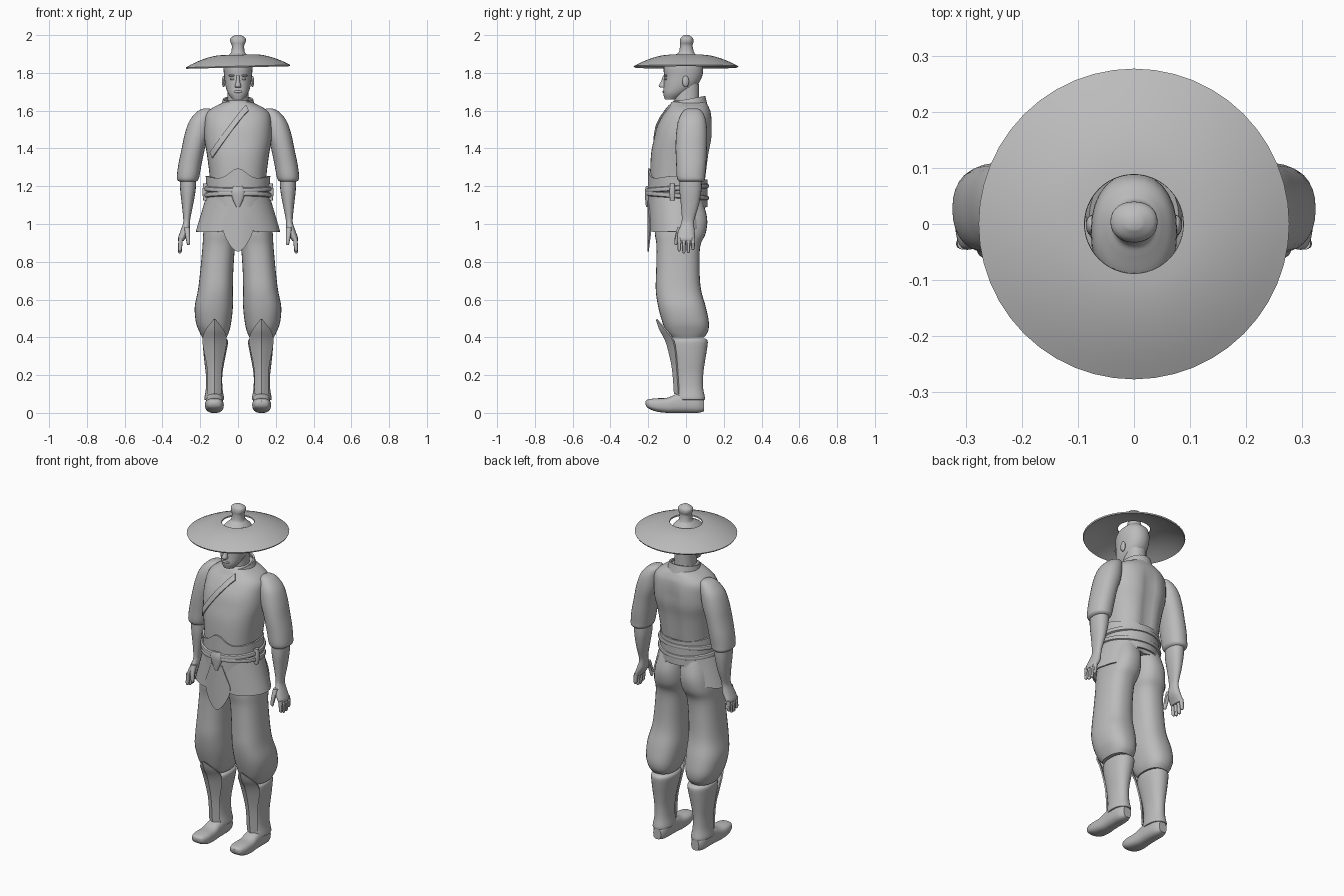
import bpy, bmesh, math
from math import sin, cos, pi, exp

mat = bpy.data.materials.new("plain_grey")
mat.diffuse_color = (0.5, 0.5, 0.5, 1)


def finish(name, bm, mirror=False, thick=0):
    bmesh.ops.recalc_face_normals(bm, faces=bm.faces)
    me = bpy.data.meshes.new(name)
    bm.to_mesh(me)
    bm.free()
    me.materials.append(mat)
    ob = bpy.data.objects.new(name, me)
    bpy.context.collection.objects.link(ob)
    if thick:
        m = ob.modifiers.new("thickness", 'SOLIDIFY')
        m.thickness, m.offset = thick, 0
    if mirror:
        ob.modifiers.new("mirror", 'MIRROR').use_mirror_merge = False
    return ob


def spline(rows, steps=4):
    """Catmull-Rom through rows of numbers."""
    out = []
    for i in range(len(rows) - 1):
        a, b, c, d = (rows[max(0, min(len(rows) - 1, i + k))] for k in (-1, 0, 1, 2))
        for s in range(steps):
            t = s / steps
            out.append([0.5 * (2 * q + (r - p) * t + (2 * p - 5 * q + 4 * r - w) * t * t
                               + (3 * q - p - 3 * r + w) * t ** 3) for p, q, r, w in zip(a, b, c, d)])
    return out + [list(rows[-1])]


def loft(name, rows, axis='z', p=2.2, n=28, mirror=False, shape=None):
    """Rings given as (position, a0, a1, b0, b1) bounds along z or y."""
    bm, rings = bmesh.new(), []
    for t, a0, a1, b0, b1 in spline(rows):
        ring = []
        for k in range(n):
            c, s = cos(2 * pi * k / n), sin(2 * pi * k / n)
            a = (a0 + a1) / 2 + (a1 - a0) / 2 * math.copysign(abs(c) ** (2 / p), c)
            b = (b0 + b1) / 2 + (b1 - b0) / 2 * math.copysign(abs(s) ** (2 / p), s)
            co = (a, b, t) if axis == 'z' else (a, t, b)
            ring.append(bm.verts.new(shape(*co) if shape else co))
        rings.append(ring)
    for r, q in zip(rings, rings[1:]):
        for k in range(n):
            bm.faces.new((r[k], r[(k + 1) % n], q[(k + 1) % n], q[k]))
    bm.faces.new(rings[0])
    bm.faces.new(rings[-1])
    return finish(name, bm, mirror)


def sheet(name, fn, nu, nv, thick=0.008, wrap=False, wrap_v=False, mirror=False):
    """Surface fn(u, v) with u, v in 0..1."""
    bm = bmesh.new()
    cu, cv = nu + (not wrap), nv + (not wrap_v)
    g = [[bm.verts.new(fn(i / nu, j / nv)) for j in range(cv)] for i in range(cu)]
    for i in range(nu):
        for j in range(nv):
            i2, j2 = (i + 1) % cu, (j + 1) % cv
            bm.faces.new((g[i][j], g[i2][j], g[i2][j2], g[i][j2]))
    return finish(name, bm, mirror, thick)


def blob(name, loc, size, mirror=False):
    bm = bmesh.new()
    bmesh.ops.create_uvsphere(bm, u_segments=14, v_segments=10, radius=1)
    for v in bm.verts:
        v.co = [l + c * s for l, c, s in zip(loc, v.co, size)]
    return finish(name, bm, mirror)


def sym(z, w, y0, y1):
    return (z, -w, w, y0, y1)


# Head with topknot, neck and face
loft("head", [sym(1.66, .03, -.112, -.05), sym(1.69, .052, -.12, 0), sym(1.73, .066, -.118, .055),
              sym(1.78, .073, -.116, .085), sym(1.83, .077, -.118, .09), sym(1.87, .071, -.1, .08),
              sym(1.895, .05, -.06, .055), sym(1.91, .036, -.038, .042), sym(1.945, .033, -.032, .035),
              sym(1.965, .041, -.033, .04), sym(1.985, .039, -.028, .036), sym(2.0, .014, -.01, .015)])
loft("neck", [sym(1.57, .065, -.06, .08), sym(1.65, .056, -.062, .07), sym(1.74, .055, -.06, .07)])
loft("nose", [sym(1.785, .008, -.122, -.1), sym(1.755, .01, -.132, -.1), sym(1.732, .016, -.145, -.1),
              sym(1.722, .014, -.135, -.1)], n=12)
blob("mouth", (0, -.116, 1.7), (.024, .008, .007))
blob("ears", (.076, -.002, 1.755), (.01, .018, .03), True)
blob("eyes", (.03, -.107, 1.768), (.014, .008, .006), True)
blob("brows", (.031, -.107, 1.786), (.021, .01, .006), True)


# Wide open-crowned hat
def hat(u, v):
    r, a = .088 + .187 * v, 2 * pi * u
    x, y = r * cos(a), r * sin(a)
    return x, y, 1.832 + .06 * (1 - v ** 1.7) + .025 * x


sheet("hat_brim", hat, 48, 8, .008, wrap=True)

# Robe body
torso = [sym(1.08, .155, -.17, .1), sym(1.17, .15, -.185, .1), sym(1.25, .15, -.19, .11),
         sym(1.37, .165, -.185, .125), sym(1.45, .178, -.17, .14), sym(1.52, .178, -.152, .142),
         sym(1.58, .17, -.12, .135), sym(1.615, .135, -.095, .122), sym(1.64, .085, -.08, .108),
         sym(1.655, .062, -.062, .095)]


def spine(x, y, z):
    if y > 0:
        y -= .018 * exp(-(x / .035) ** 2) * max(0, min(1, (1.6 - z) / .1))
    return x, y, z


loft("robe_body", torso, p=2.4, n=40, shape=spine)


def chest(x, z):
    rows = spline(torso, 8)
    _, _, w, y0, y1 = min(rows, key=lambda r: abs(r[0] - z))
    return (y0 + y1) / 2 - (y1 - y0) / 2 * max(0, 1 - min(1, abs(x) / w) ** 2.4) ** (1 / 2.4)


# Crossed lapel running from the collar to the far side
def lapel(u, v):
    x = .055 - .19 * u - .012 * v
    z = 1.615 - .25 * u ** 1.1 + .03 * (v - .5)
    return x, chest(x, z) - .004, z


sheet("lapel", lapel, 16, 3, .008)


# Standing collar, parted at the front
def collar(u, v):
    gap = math.radians(3 + 22 * v)
    a = -pi / 2 + gap + u * (2 * pi - 2 * gap)
    back = (sin(a) + 1) / 2
    return ((.095 - .02 * v) * cos(a), .012 + (.103 - .018 * v) * sin(a),
            1.575 + .03 * back + v * (.068 + .004 * back))


sheet("collar", collar, 32, 4, .01)

# Arms: sleeve, forearm, hand, fingers
loft("sleeves", [(1.612, .15, .18, .01, .06), (1.597, .135, .213, -.015, .085), (1.55, .14, .255, -.04, .105),
                 (1.48, .15, .281, -.052, .112), (1.4, .175, .298, -.055, .11), (1.32, .192, .315, -.052, .107),
                 (1.26, .203, .323, -.05, .102), (1.235, .21, .322, -.045, .1), (1.224, .222, .31, -.035, .09)],
     mirror=True)
loft("forearms", [(1.25, .222, .308, -.035, .085), (1.18, .224, .306, -.035, .082), (1.1, .238, .297, -.027, .068),
                  (1.03, .252, .29, -.022, .046), (1.0, .254, .292, -.027, .042), (.96, .258, .306, -.042, .046),
                  (.925, .278, .318, -.046, .047), (.91, .288, .316, -.042, .044)], mirror=True, n=20)
for i, tip in enumerate((.855, .845, .847, .862)):
    y = -.035 + .024 * i
    loft("finger_%d" % (i + 1), [(.925, .291, .315, y - .011, y + .011), (.885, .295, .317, y - .01, y + .01),
                                 (tip + .008, .298, .317, y - .009, y + .008),
                                 (tip, .304, .312, y - .004, y + .004)], n=10, mirror=True)
loft("thumbs", [(.985, .255, .285, -.045, -.01), (.94, .254, .28, -.058, -.034), (.9, .253, .272, -.062, -.044),
                (.888, .258, .268, -.056, -.048)], n=10, mirror=True)

# Baggy trousers
loft("trouser_legs", [(1.13, -.01, .145, -.15, .085), (1.03, -.008, .17, -.165, .112), (.95, -.004, .184, -.165, .104),
                      (.88, .015, .188, -.156, .075), (.75, .025, .2, -.158, .072), (.65, .027, .212, -.16, .08),
                      (.56, .027, .229, -.147, .105), (.48, .036, .223, -.125, .121), (.43, .047, .205, -.105, .116),
                      (.4, .06, .19, -.08, .096)], p=2.4, n=32, mirror=True)

# Boots and shoes
loft("boots", [(.395, .065, .175, -.065, .1), (.38, .053, .186, -.085, .115), (.33, .06, .184, -.082, .11),
               (.27, .072, .178, -.067, .1), (.2, .083, .17, -.056, .091), (.13, .082, .17, -.05, .091),
               (.075, .074, .178, -.055, .101), (.068, .085, .168, -.045, .09)], mirror=True)
loft("shoes", [(-.214, .11, .14, .045, .062), (-.202, .088, .162, .026, .071), (-.16, .076, .174, .008, .077),
               (-.1, .077, .173, 0, .08), (-.05, .08, .17, 0, .1), (0, .08, .17, 0, .11),
               (.06, .085, .167, 0, .1), (.094, .1, .15, .008, .07)], axis='y', p=2.7, mirror=True)

# Ridged shin guards: height, ridge y, half width
guard = spline([(.495, -.156, .004), (.44, -.137, .046), (.395, -.112, .062), (.335, -.092, .056),
                (.23, -.07, .036), (.1, -.06, .034)], 3)


def shin(u, v):
    z, y, w = guard[round(v * (len(guard) - 1))]
    s = 2 * u - 1
    return .124 + s * w, y + .65 * w * abs(s) ** 1.2, z


sheet("shin_guards", shin, 8, len(guard) - 1, .008, mirror=True)


# Waist sash with a front peak
def sash(u, v):
    a = 2 * pi * u
    x, y = (.158 + .008 * v) * cos(a), -.044 + .153 * sin(a)
    top = 1.235 + (.06 * exp(-(x / .06) ** 2) if y < 0 else .0) + .02 * abs(cos(a)) ** 3
    return x, y, 1.09 + (top - 1.09) * v


sheet("sash", sash, 48, 6, .01, wrap=True)


# Flared skirt, parted at the back
def skirt(u, v):
    gap = math.radians(6 + 32 * v)
    a = pi / 2 + gap + u * (2 * pi - 2 * gap)
    x, y = (.163 + .057 * v) * cos(a), -.044 + .15 * sin(a)
    hem = .958 + .07 * exp(-(x / .05) ** 2) * (y < 0) + .3 * max(0, y)
    return x, y, 1.15 + (hem - 1.15) * v


sheet("skirt", skirt, 48, 8, .008)

# Rounded front tab: height, half width
tab = spline([(1.12, .035), (1.05, .062), (1.0, .08), (.95, .074), (.9, .05), (.868, .026), (.855, .005)], 3)


def front_tab(u, v):
    z, w = tab[round(v * (len(tab) - 1))]
    x = (2 * u - 1) * w
    return x, -.201 + 2.2 * x * x, z


sheet("front_tab", front_tab, 8, len(tab) - 1, .008)

# Double cord belt with a front knot and side loops
for name, z0, dip in (("upper_cord", 1.19, .012), ("lower_cord", 1.15, -.012)):
    def cord(u, v):
        a, b = 2 * pi * u, 2 * pi * v
        k = .012 * cos(b)
        return ((.171 + k) * cos(a), -.046 + (.156 + k) * sin(a),
                z0 + dip * sin(a) + .014 * sin(b))
    sheet(name, cord, 48, 8, 0, wrap=True, wrap_v=True)
loft("belt_knot", [sym(1.09, .01, -.212, -.19), sym(1.13, .028, -.216, -.19), sym(1.17, .037, -.218, -.185),
                   sym(1.2, .025, -.212, -.185)], n=16)
loft("belt_loops", [(1.125, .152, .184, -.085, -.06), (1.17, .152, .188, -.087, -.058),
                    (1.215, .152, .184, -.085, -.06)], p=4, n=16, mirror=True)

# Apply modifiers and smooth with sharp edges kept
for ob in bpy.data.objects:
    ob.select_set(True)
    bpy.context.view_layer.objects.active = ob
bpy.ops.object.convert(target='MESH')
bpy.ops.object.shade_smooth_by_angle(angle=math.radians(40))
